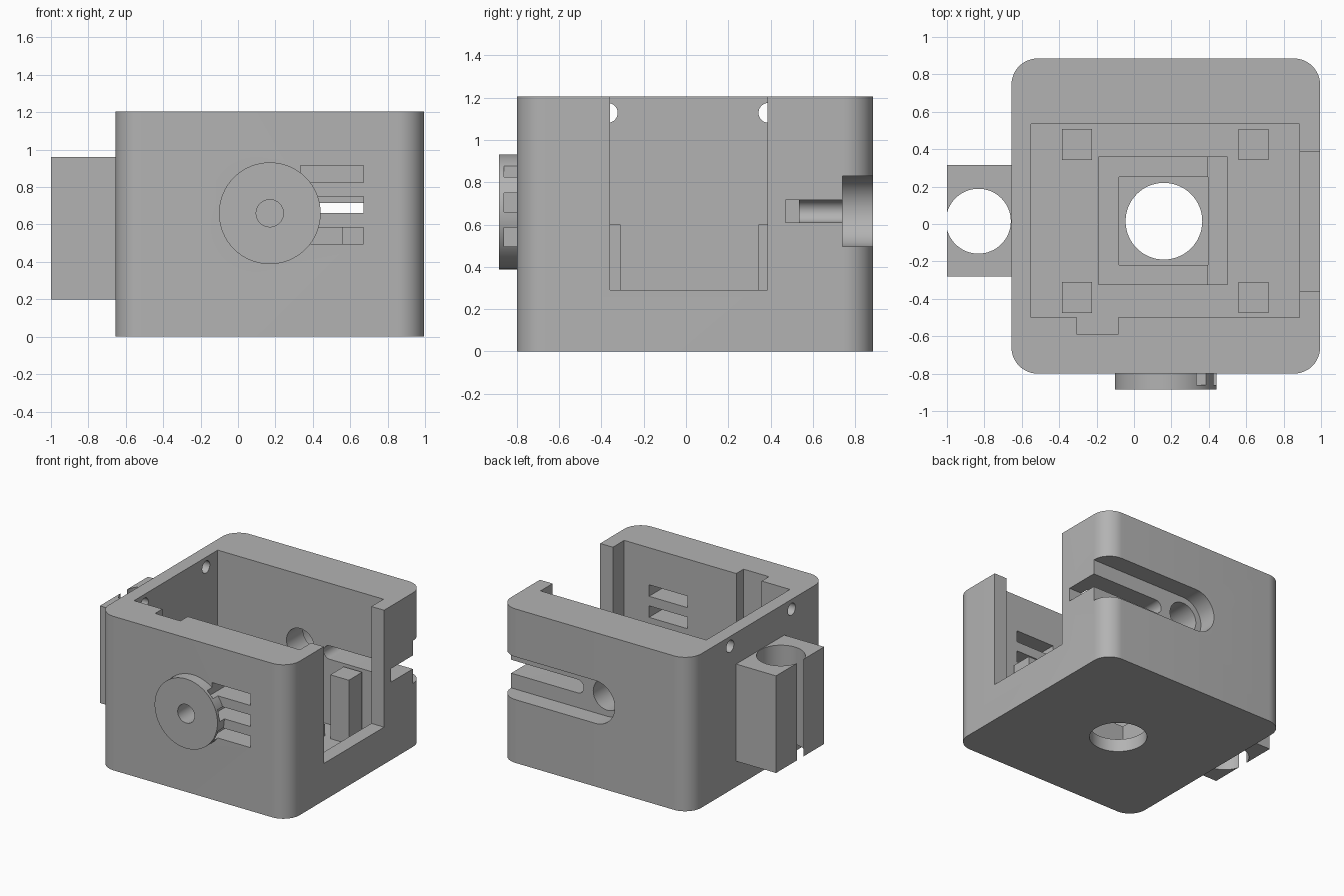
import bpy, bmesh, math
from mathutils import Matrix, Vector

if "Cube" in bpy.data.objects:
    bpy.data.objects.remove(bpy.data.objects["Cube"])

grey = bpy.data.materials.new("plain grey")
grey.diffuse_color = (0.45, 0.45, 0.45, 1)
grey.use_nodes = True
grey.node_tree.nodes["Principled BSDF"].inputs["Base Color"].default_value = grey.diffuse_color


def finish(bm, name):
    bmesh.ops.recalc_face_normals(bm, faces=bm.faces)
    me = bpy.data.meshes.new(name)
    bm.to_mesh(me)
    bm.free()
    ob = bpy.data.objects.new(name, me)
    bpy.context.collection.objects.link(ob)
    me.materials.append(grey)
    return ob


def box(name, x, y, z, corner=0):
    """Box from (min, max) ranges, with optional rounded upright edges."""
    bm = bmesh.new()
    bmesh.ops.create_cube(bm, size=1)
    for v in bm.verts:
        v.co = Vector([r[0] if c < 0 else r[1] for c, r in zip(v.co, (x, y, z))])
    if corner:
        up = [e for e in bm.edges if abs(e.verts[0].co.z - e.verts[1].co.z) > 0.1]
        bmesh.ops.bevel(bm, geom=up, offset=corner, segments=12, profile=0.5, affect='EDGES')
    return finish(bm, name)


def rod(name, axis, a, b, r, span, n=64):
    """Cylinder along an axis; a, b are the centre on the other two axes."""
    bm = bmesh.new()
    mid, depth = sum(span) / 2, span[1] - span[0]
    if axis == 'X':
        m = Matrix.Translation((mid, a, b)) @ Matrix.Rotation(math.pi / 2, 4, 'Y')
    elif axis == 'Y':
        m = Matrix.Translation((a, mid, b)) @ Matrix.Rotation(math.pi / 2, 4, 'X')
    else:
        m = Matrix.Translation((a, b, mid))
    bmesh.ops.create_cone(bm, cap_ends=True, segments=n, radius1=r, radius2=r, depth=depth, matrix=m)
    return finish(bm, name)


def combine(target, other, op='DIFFERENCE'):
    mod = target.modifiers.new(op.lower(), 'BOOLEAN')
    mod.operation, mod.object, mod.solver = op, other, 'EXACT'
    bpy.ops.object.select_all(action='DESELECT')
    bpy.context.view_layer.objects.active = target
    target.select_set(True)
    bpy.ops.object.modifier_apply(modifier=mod.name)
    bpy.data.objects.remove(other)


def smooth(ob):
    bpy.ops.object.select_all(action='DESELECT')
    bpy.context.view_layer.objects.active = ob
    ob.select_set(True)
    bpy.ops.object.shade_smooth_by_angle(angle=math.radians(30))


FLOOR = 0.1
# Housing shell with rounded corners and front boss
housing = box("housing", (-0.655, 0.995), (-0.80, 0.885), (0, 1.205), 0.14)
combine(housing, rod("boss", 'Y', 0.17, 0.66, 0.272, (-0.885, -0.7)), 'UNION')

# Main cavity, side opening, inner wall channel and floor hole
combine(housing, box("cavity", (-0.55, 0.885), (-0.50, 0.535), (FLOOR, 1.5)))
combine(housing, box("opening", (0.8, 1.2), (-0.36, 0.385), (0.29, 1.5)))
combine(housing, box("channel", (-0.305, -0.085), (-0.59, -0.45), (FLOOR + 0.002, 1.5)))
combine(housing, rod("floor_hole", 'Z', 0.16, 0.015, 0.205, (-0.2, 0.2)))

# Boss hole and vent slots in the front wall
combine(housing, rod("boss_hole", 'Y', 0.17, 0.66, 0.073, (-1.0, -0.6), 32))
for z in (0.495, 0.66, 0.825):
    combine(housing, box("vent", (0.335, 0.67), (-0.86, -0.4), (z, z + 0.09)))

# Back keyway: wide outer slot, narrow inner slot and shaft hole
wide = box("wide_slot", (0.165, 1.2), (0.74, 1.1), (0.495, 0.83))
combine(wide, rod("wide_end", 'Y', 0.165, 0.6625, 0.1675, (0.74, 1.1)), 'UNION')
combine(housing, wide)
narrow = box("narrow_slot", (0.42, 1.2), (0.47, 0.8), (0.61, 0.715))
combine(narrow, rod("narrow_end", 'Y', 0.42, 0.6625, 0.0525, (0.47, 0.8), 32), 'UNION')
combine(housing, narrow)
combine(housing, rod("shaft_hole", 'Y', 0.165, 0.6625, 0.12, (0.45, 0.8), 48))

# Wire holes in the left wall
for y in (-0.37, 0.39):
    combine(housing, rod("wire_hole", 'X', y, 1.128, 0.047, (-0.9, -0.4), 32))
smooth(housing)

# Clip block on the left side, its bore breaking through the outer face
clip = box("side_clip", (-1.0, -0.655), (-0.28, 0.315), (0.2, 0.96))
combine(clip, rod("bore", 'Z', -0.832, 0.015, 0.1735, (0, 1.2)))
smooth(clip)

# Four standing posts inside
for x in (-0.385, 0.56):
    for y in (-0.475, 0.342):
        box("post", (x, x + 0.16), (y, y + 0.165), (FLOOR, 0.6))

# Square socket around the floor hole, with a lower right wall
socket = box("socket", (-0.19, 0.395), (-0.325, 0.36), (FLOOR, 0.28))
combine(socket, box("socket_pocket", (-0.08, 0.6), (-0.22, 0.25), (0, 0.5)))
box("socket_step", (0.395, 0.50), (-0.325, 0.36), (FLOOR, 0.19))
